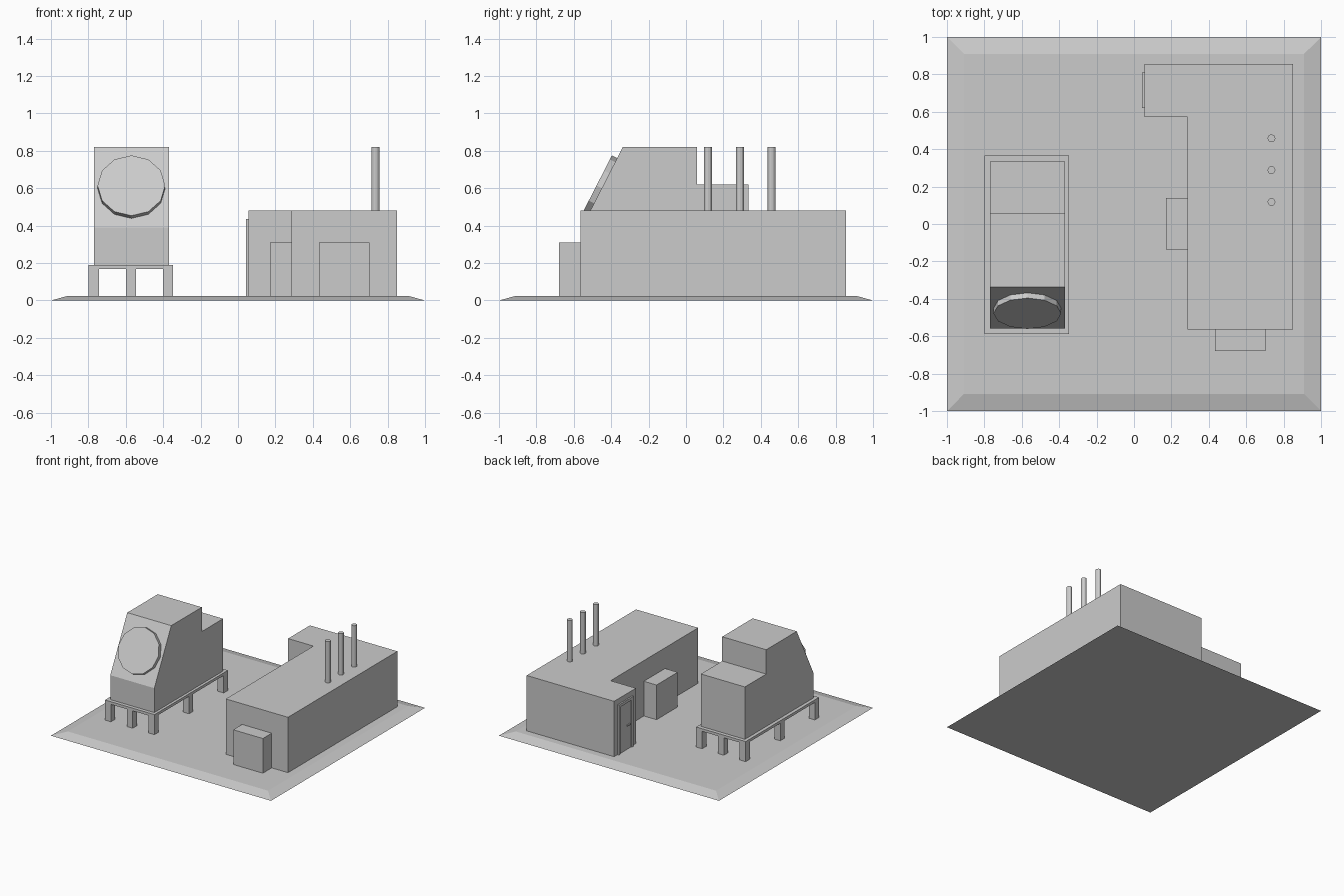
import bpy, bmesh
from mathutils import Matrix, Vector

if "Cube" in bpy.data.objects:
    bpy.data.objects.remove(bpy.data.objects["Cube"])


def finish(name, bm):
    bmesh.ops.recalc_face_normals(bm, faces=bm.faces)
    mesh = bpy.data.meshes.new(name)
    bm.to_mesh(mesh)
    bm.free()
    obj = bpy.data.objects.new(name, mesh)
    bpy.context.collection.objects.link(obj)
    return obj


def prism(name, points, offset):
    """Extrude a closed planar outline along an offset vector."""
    bm = bmesh.new()
    face = bm.faces.new([bm.verts.new(p) for p in points])
    ext = bmesh.ops.extrude_face_region(bm, geom=[face], use_keep_orig=True)
    verts = [g for g in ext["geom"] if isinstance(g, bmesh.types.BMVert)]
    bmesh.ops.translate(bm, verts=verts, vec=offset)
    return finish(name, bm)


def box(name, x0, x1, y0, y1, z0, z1):
    pts = [(x0, y0, z0), (x1, y0, z0), (x1, y1, z0), (x0, y1, z0)]
    return prism(name, pts, (0, 0, z1 - z0))


def cylinder(name, center, axis, radius, depth, sides):
    bm = bmesh.new()
    rot = Vector((0, 0, 1)).rotation_difference(Vector(axis)).to_matrix().to_4x4()
    bmesh.ops.create_cone(bm, cap_ends=True, segments=sides, radius1=radius,
                          radius2=radius, depth=depth,
                          matrix=Matrix.Translation(center) @ rot)
    return finish(name, bm)


G = 0.025  # top of the ground slab

# Ground slab with sloping edges
slab = box("ground_slab", -1, 1, -1, 1, 0, G)
for v in slab.data.vertices:
    if v.co.z > G / 2:
        v.co.x *= 0.91
        v.co.y *= 0.91

# L-shaped building
outline = [(0.285, -0.565), (0.85, -0.565), (0.85, 0.855),
           (0.055, 0.855), (0.055, 0.572), (0.285, 0.572)]
prism("building", [(x, y, G) for x, y in outline], (0, 0, 0.48 - G))

# Utility cabinets against the walls
box("side_cabinet", 0.17, 0.285, -0.135, 0.14, G, 0.31)
box("front_cabinet", 0.433, 0.702, -0.68, -0.565, G, 0.31)

# Door: raised frame, inner panel and handle
box("door_frame_top", 0.043, 0.055, 0.62, 0.81, 0.412, 0.435)
for i, y in enumerate((0.62, 0.787)):
    box(f"door_jamb_{i + 1}", 0.043, 0.055, y, y + 0.023, G, 0.412)
box("door_panel", 0.050, 0.055, 0.643, 0.787, G, 0.412)
box("door_handle", 0.043, 0.050, 0.66, 0.695, 0.215, 0.227)

# Exhaust pipes
for i, y in enumerate((0.118, 0.288, 0.458)):
    cylinder(f"exhaust_pipe_{i + 1}", (0.735, y, 0.65), (0, 0, 1), 0.021, 0.34, 12)

# Stepped machine housing with slanted front
profile = [(-0.558, 0.19), (0.335, 0.19), (0.335, 0.62), (0.058, 0.62),
           (0.058, 0.82), (-0.338, 0.82), (-0.558, 0.39)]
prism("machine_housing", [(-0.77, y, z) for y, z in profile], (0.4, 0, 0))

# Round cover on the slanted face
normal = Vector((0, -0.43, 0.22)).normalized()
on_face = Vector((-0.57, -0.45, 0.60))
cylinder("round_cover", on_face + normal * 0.014, normal, 0.181, 0.036, 12)

# Raised stand: deck and legs
box("stand_deck", -0.798, -0.348, -0.587, 0.365, 0.168, 0.19)
for i, x in enumerate((-0.798, -0.600, -0.402)):
    for j, y in enumerate((-0.587, -0.138, 0.311)):
        box(f"stand_leg_{i + 1}_{j + 1}", x, x + 0.054, y, y + 0.054, G, 0.168)
